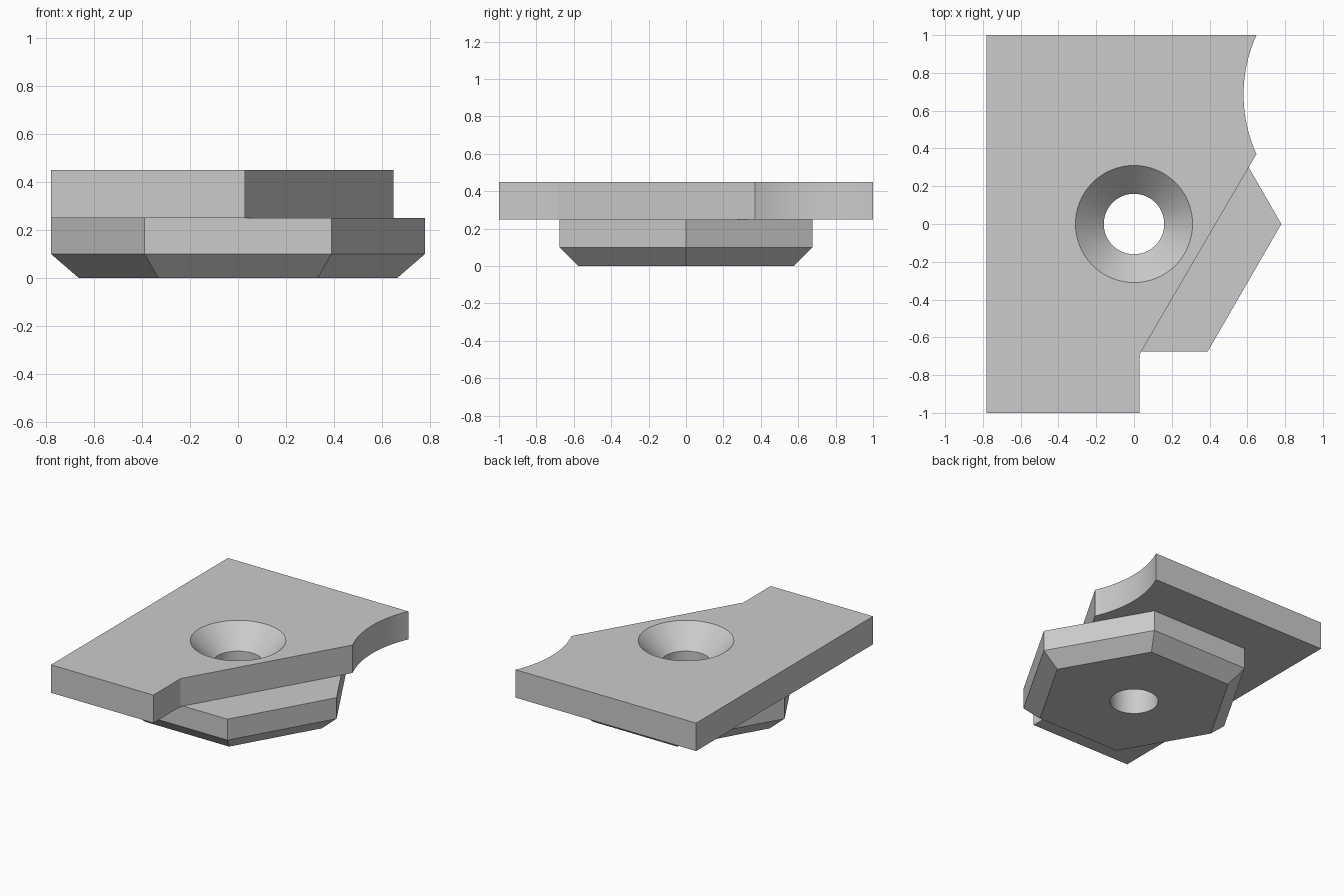
import bpy
import bmesh
from math import sin, cos, pi, radians, asin

cube = bpy.data.objects.get("Cube")
if cube:
    bpy.data.objects.remove(cube, do_unlink=True)

grey = bpy.data.materials.new("plain_grey")
grey.use_nodes = True
colour = (0.6, 0.6, 0.6, 1)
grey.diffuse_color = colour
grey.node_tree.nodes["Principled BSDF"].inputs["Base Color"].default_value = colour


def ring(radius, count):
    return [(radius * cos(2 * pi * i / count), radius * sin(2 * pi * i / count))
            for i in range(count)]


def loft(name, layers):
    """Solid skinned through (outline, height) layers of equal point count."""
    bm = bmesh.new()
    loops = [[bm.verts.new((x, y, z)) for x, y in outline] for outline, z in layers]
    bm.faces.new(loops[0])
    bm.faces.new(loops[-1])
    for low, high in zip(loops, loops[1:]):
        n = len(low)
        for i in range(n):
            j = (i + 1) % n
            bm.faces.new((low[i], low[j], high[j], high[i]))
    bmesh.ops.recalc_face_normals(bm, faces=bm.faces)
    mesh = bpy.data.meshes.new(name)
    bm.to_mesh(mesh)
    bm.free()
    mesh.materials.append(grey)
    obj = bpy.data.objects.new(name, mesh)
    bpy.context.collection.objects.link(obj)
    return obj


# Clamping plate outline with a concave scoop on its right edge
scoop_radius, scoop_x, scoop_y = 0.763, 1.343, 0.685
half_angle = asin(0.315 / scoop_radius)
steps = 24
scoop = []
for i in range(steps + 1):
    a = half_angle * (2 * i / steps - 1)
    scoop.append((scoop_x - scoop_radius * cos(a), scoop_y + scoop_radius * sin(a)))
outline = [(-0.78, 1), (-0.78, -1), (0.03, -1), (0.03, -0.69)] + scoop
plate = loft("clamp_plate", [(outline, 0.25), (outline, 0.45)])

# Hexagonal boss with a chamfered underside
boss = loft("hex_boss", [(ring(0.664, 6), 0), (ring(0.78, 6), 0.1), (ring(0.78, 6), 0.25)])

# Countersunk screw hole through both parts
cutter = loft("screw_hole_cutter",
              [(ring(0.16, 64), -0.1), (ring(0.16, 64), 0.3), (ring(0.32, 64), 0.46)])
cutter.hide_render = True
cutter.hide_set(True)

for part in (plate, boss):
    bpy.ops.object.select_all(action="DESELECT")
    part.select_set(True)
    bpy.context.view_layer.objects.active = part
    hole = part.modifiers.new("screw_hole", "BOOLEAN")
    hole.operation = "DIFFERENCE"
    hole.solver = "EXACT"
    hole.object = cutter
    bpy.ops.object.modifier_apply(modifier=hole.name)
    bpy.ops.object.shade_smooth_by_angle(angle=radians(25))

bpy.data.objects.remove(cutter, do_unlink=True)
